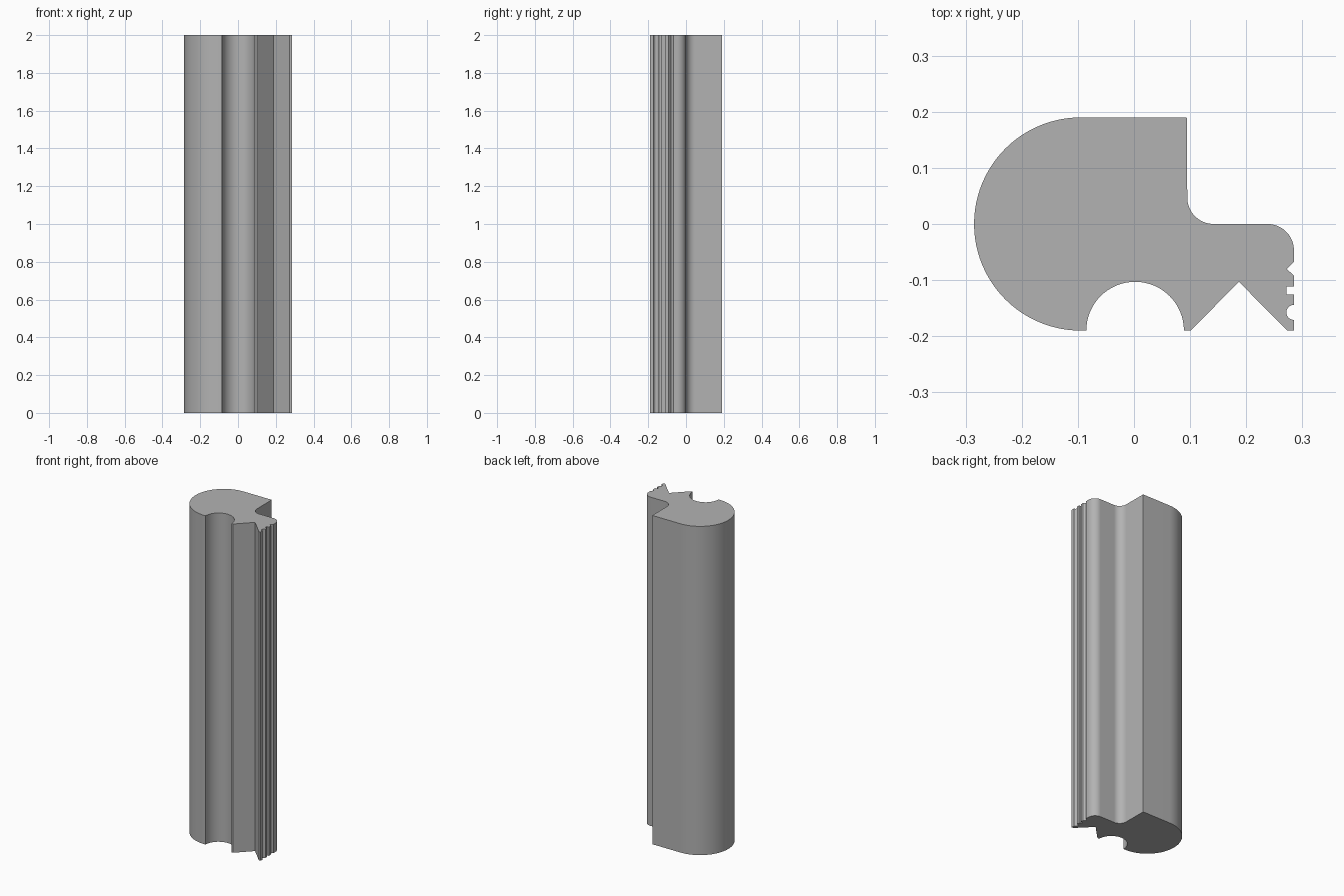
import bpy, bmesh
from math import radians, cos, sin

old = bpy.data.objects.get("Cube")
if old:
    bpy.data.objects.remove(old, do_unlink=True)

HEIGHT = 2.0


def arc(cx, cy, r, start, end, steps):
    """Points along a circular arc, angles in degrees."""
    angles = [radians(start + (end - start) * i / steps) for i in range(steps + 1)]
    return [(cx + r * cos(a), cy + r * sin(a)) for a in angles]


# Cross-section, counter-clockwise from the back corner
outline = [(0.094, 0.19)]
outline += arc(-0.095, 0, 0.19, 90, 270, 48)                 # rounded side
outline += arc(0.002, -0.19, 0.087, 180, 0, 32)              # round front groove
outline += [(0.101, -0.19), (0.187, -0.103), (0.273, -0.19)] # front V groove
outline += [(0.285, -0.19)]
outline += arc(0.285, -0.1575, 0.0135, 270, 90, 12)          # small round notch
outline += [(0.285, -0.126), (0.272, -0.126),
            (0.272, -0.111), (0.285, -0.111)]                # small square notch
outline += [(0.285, -0.092), (0.272, -0.08), (0.285, -0.067)]  # small V notch
outline += arc(0.238, -0.047, 0.047, 0, 90, 16)              # rounded edge
outline += arc(0.142, 0.047, 0.047, 270, 180, 16)            # inner fillet

# Extrude the section up to the full height
bm = bmesh.new()
base = bm.faces.new([bm.verts.new((x, y, 0)) for x, y in outline])
top = bmesh.ops.extrude_face_region(bm, geom=[base], use_keep_orig=True)["geom"]
bmesh.ops.translate(bm, vec=(0, 0, HEIGHT),
                    verts=[v for v in top if isinstance(v, bmesh.types.BMVert)])
bmesh.ops.recalc_face_normals(bm, faces=bm.faces)
mesh = bpy.data.meshes.new("grooved_bar")
bm.to_mesh(mesh)
bm.free()

bar = bpy.data.objects.new("grooved_bar", mesh)
bpy.context.collection.objects.link(bar)

# Plain grey finish
grey = bpy.data.materials.new("plain_grey")
grey.use_nodes = True
colour = (0.45, 0.45, 0.45, 1)
grey.diffuse_color = colour
grey.node_tree.nodes["Principled BSDF"].inputs["Base Color"].default_value = colour
mesh.materials.append(grey)

# Smooth curves with crisp edges
bpy.ops.object.select_all(action="DESELECT")
bar.select_set(True)
bpy.context.view_layer.objects.active = bar
bpy.ops.object.shade_smooth_by_angle(angle=radians(30))
